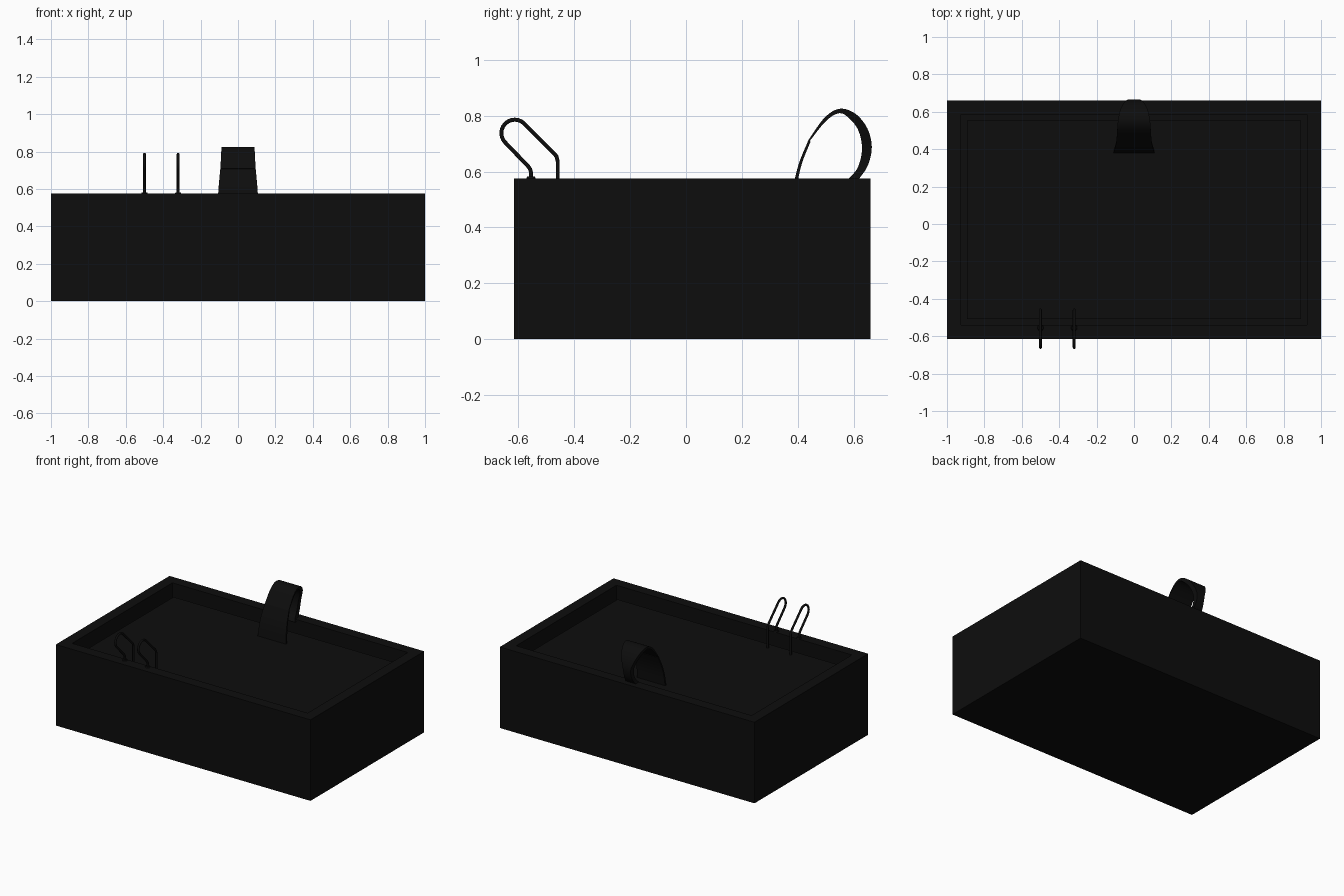
import bpy, bmesh, math
from mathutils import Vector

if "Cube" in bpy.data.objects:
    bpy.data.objects.remove(bpy.data.objects["Cube"])

mat = bpy.data.materials.new("black")
mat.diffuse_color = (0.004, 0.004, 0.004, 1)
mat.use_nodes = True
mat.node_tree.nodes["Principled BSDF"].inputs["Base Color"].default_value = mat.diffuse_color


def finish(name, bm, smooth=False):
    bmesh.ops.recalc_face_normals(bm, faces=bm.faces[:])
    me = bpy.data.meshes.new(name)
    bm.to_mesh(me)
    bm.free()
    me.materials.append(mat)
    ob = bpy.data.objects.new(name, me)
    bpy.context.collection.objects.link(ob)
    if smooth:
        bpy.ops.object.select_all(action='DESELECT')
        ob.select_set(True)
        bpy.context.view_layer.objects.active = ob
        bpy.ops.object.shade_smooth_by_angle(angle=math.radians(40))
    return ob


def spline(pts, n):
    """Catmull-Rom through tuples of any length."""
    p = [Vector(q) for q in pts]
    p = [2 * p[0] - p[1]] + p + [2 * p[-1] - p[-2]]
    out = []
    for i in range(1, len(p) - 2):
        a, b, c, d = p[i - 1:i + 3]
        for k in range(n):
            t = k / n
            out.append(0.5 * (2 * b + (c - a) * t + (2 * a - 5 * b + 4 * c - d) * t ** 2
                              + (3 * b - a - 3 * c + d) * t ** 3))
    return out + [p[-2]]


# Basin: block with an inset opening pushed down
X, Y0, Y1, H, WATER = 1.0, -0.615, 0.66, 0.575, 0.495
bm = bmesh.new()
bmesh.ops.create_cube(bm, size=1)
for v in bm.verts:
    v.co = ((v.co.x * 2 * X), Y0 if v.co.y < 0 else Y1, 0 if v.co.z < 0 else H)
top = max(bm.faces, key=lambda f: f.calc_center_median().z)
bmesh.ops.inset_region(bm, faces=[top], thickness=0.107)
inner = bmesh.ops.extrude_discrete_faces(bm, faces=[top])['faces'][0]
for v in inner.verts:
    v.co.z = 0.08
finish("pool_basin", bm)

# Water surface
bm = bmesh.new()
bm.faces.new([bm.verts.new((x, y, WATER)) for x, y in
              ((-0.893, -0.508), (0.893, -0.508), (0.893, 0.553), (-0.893, 0.553))])
finish("water_surface", bm)


# Curved ribbon; rows are (outer y, outer z, inner y, inner z, half width)
def ribbon(name, rows, n=6):
    bm = bmesh.new()
    rings = []
    for oy, oz, iy, iz, w in spline_rows(rows, n):
        rings.append([bm.verts.new(c) for c in
                      ((-w, oy, oz), (w, oy, oz), (w, iy, iz), (-w, iy, iz))])
    for a, b in zip(rings, rings[1:]):
        for i in range(4):
            j = (i + 1) % 4
            bm.faces.new((a[i], a[j], b[j], b[i]))
    bm.faces.new(rings[0])
    bm.faces.new(rings[-1])
    finish(name, bm, True)


def spline_rows(rows, n):
    outer = spline([(r[0], r[1], r[4]) for r in rows], n)
    inner = spline([(r[2], r[3], r[4]) for r in rows], n)
    return [(o[0], o[1], i[0], i[1], o[2]) for o, i in zip(outer, inner)]


# Fountain spout, flowing into a thin sheet of water
ribbon("fountain_spout", [
    (0.600, 0.560, 0.570, 0.560, 0.050),
    (0.622, 0.578, 0.585, 0.578, 0.038),
    (0.652, 0.625, 0.615, 0.615, 0.030),
    (0.665, 0.690, 0.630, 0.680, 0.032),
    (0.648, 0.757, 0.618, 0.745, 0.055),
    (0.605, 0.808, 0.585, 0.790, 0.075),
    (0.550, 0.825, 0.548, 0.809, 0.086),
    (0.495, 0.792, 0.500, 0.780, 0.090),
    (0.435, 0.708, 0.440, 0.706, 0.094)])
ribbon("falling_water", [
    (0.438, 0.712, 0.446, 0.708, 0.094),
    (0.408, 0.640, 0.418, 0.638, 0.101),
    (0.390, 0.575, 0.402, 0.575, 0.106),
    (0.378, 0.490, 0.392, 0.490, 0.111)])

# Ladder rail path in the y-z plane: two bends and a half-round top
cy, cz, r, s = -0.613, 0.738, 0.048, math.sqrt(0.5)
path = [(-0.555, 0.575), (-0.555, 0.598), (-0.558, 0.609), (-0.565, 0.619)]
path += [(cy + r * math.cos(a), cz + r * math.sin(a)) for a in
         (math.radians(225 - 180 * i / 12) for i in range(13))]
path += [(-0.474, 0.667), (-0.464, 0.655), (-0.459, 0.636), (-0.459, 0.20)]
for side, x in (("left", -0.50), ("right", -0.32)):
    cu = bpy.data.curves.new("ladder_rail_" + side, 'CURVE')
    cu.dimensions = '3D'
    cu.bevel_depth = 0.0075
    cu.bevel_resolution = 3
    cu.use_fill_caps = True
    sp = cu.splines.new('POLY')
    sp.points.add(len(path) - 1)
    for p, (y, z) in zip(sp.points, path):
        p.co = (x, y, z, 1)
        p.radius = 1
    sp.use_smooth = True
    cu.materials.append(mat)
    bpy.context.collection.objects.link(bpy.data.objects.new("ladder_rail_" + side, cu))
    # Round foot on the deck
    bm = bmesh.new()
    bmesh.ops.create_cone(bm, cap_ends=True, segments=20, radius1=0.017, radius2=0.014, depth=0.008)
    bmesh.ops.translate(bm, verts=bm.verts[:], vec=(x, -0.555, H + 0.003))
    finish("ladder_foot_" + side, bm, True)
